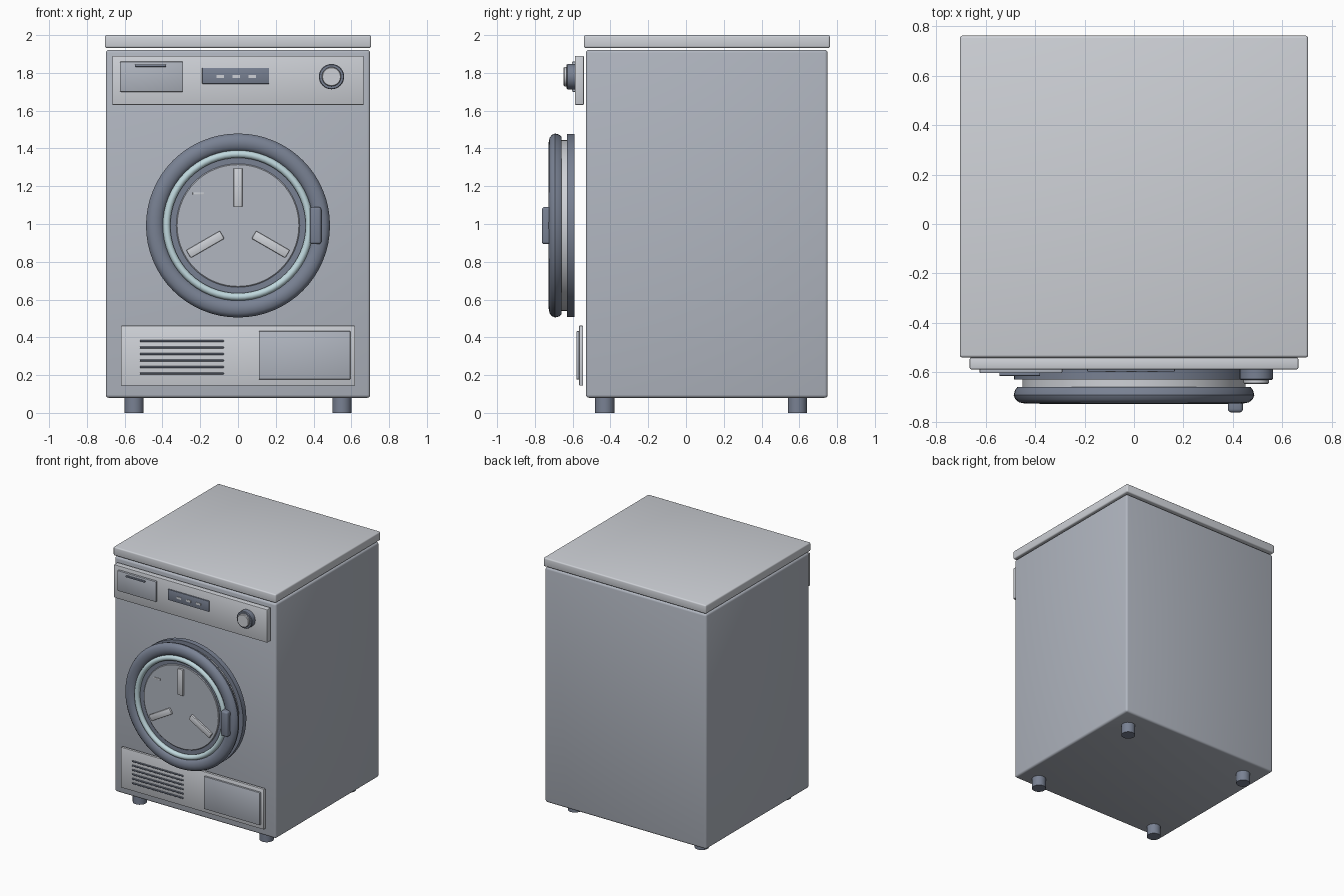
import bpy, bmesh, math
from mathutils import Matrix, Vector

if "Cube" in bpy.data.objects:
    bpy.data.objects.remove(bpy.data.objects["Cube"])


def material(name, rgb):
    m = bpy.data.materials.new(name)
    m.diffuse_color = (*rgb, 1)
    m.use_nodes = True
    m.node_tree.nodes["Principled BSDF"].inputs["Base Color"].default_value = m.diffuse_color
    return m


LIGHT = material("light_enamel", (0.62, 0.64, 0.68))
MID = material("cabinet_enamel", (0.44, 0.47, 0.53))
DARK = material("dark_plastic", (0.19, 0.22, 0.29))
TEAL = material("tinted_trim", (0.52, 0.68, 0.72))


def finish(bm, name, mat):
    bmesh.ops.recalc_face_normals(bm, faces=bm.faces)
    me = bpy.data.meshes.new(name)
    bm.to_mesh(me)
    bm.free()
    ob = bpy.data.objects.new(name, me)
    bpy.context.collection.objects.link(ob)
    me.materials.append(mat)
    bpy.context.view_layer.objects.active = ob
    bpy.ops.object.select_all(action='DESELECT')
    ob.select_set(True)
    bpy.ops.object.shade_smooth_by_angle(angle=math.radians(35))
    return ob


def box(name, x, y, z, mat, bevel=0.005, segs=2):
    """Bevelled box from (min, max) ranges."""
    size = [r[1] - r[0] for r in (x, y, z)]
    mid = [(r[1] + r[0]) / 2 for r in (x, y, z)]
    bm = bmesh.new()
    bmesh.ops.create_cube(bm, size=1)
    bmesh.ops.scale(bm, vec=size, verts=bm.verts)
    if bevel:
        bmesh.ops.bevel(bm, geom=bm.edges[:], offset=min(bevel, min(size) * 0.45),
                        segments=segs, profile=0.5, affect='EDGES')
    ob = finish(bm, name, mat)
    ob.location = mid
    return ob


def lathe(name, profile, centre, mat, closed=False, axis='Y', n=64):
    """Spin (radius, along) points round an axis; open profiles are capped."""
    bm = bmesh.new()
    rings = []
    for r, h in profile:
        ring = []
        for i in range(n):
            a = 2 * math.pi * i / n
            c, s = r * math.cos(a), r * math.sin(a)
            ring.append(bm.verts.new((c, h, s) if axis == 'Y' else (c, s, h)))
        rings.append(ring)
    pairs = list(zip(rings, rings[1:]))
    if closed:
        pairs.append((rings[-1], rings[0]))
    else:
        bm.faces.new(rings[0])
        bm.faces.new(rings[-1])
    for a, b in pairs:
        for i in range(n):
            j = (i + 1) % n
            bm.faces.new((a[i], a[j], b[j], b[i]))
    ob = finish(bm, name, mat)
    ob.location = centre
    return ob


def torus_profile(R, y, rr, ry, k):
    return [(R + rr * math.cos(2 * math.pi * i / k), y + ry * math.sin(2 * math.pi * i / k))
            for i in range(k)]


# cabinet and lid
box("cabinet", (-0.70, 0.70), (-0.53, 0.75), (0.08, 1.922), MID, 0.016, 3)
box("top_lid", (-0.705, 0.705), (-0.54, 0.762), (1.932, 2.0), LIGHT, 0.01, 3)

# feet
for x in (-0.55, 0.55):
    for label, y in (("front", -0.43), ("rear", 0.59)):
        side = "left" if x < 0 else "right"
        lathe(f"{label}_{side}_foot", [(0.051, 0), (0.051, 0.085)], (x, y, 0), DARK, axis='Z', n=24)

# control panel with detergent drawer, display and dial
box("control_panel", (-0.665, 0.665), (-0.588, -0.541), (1.63, 1.89), LIGHT)
box("detergent_drawer", (-0.625, -0.29), (-0.604, -0.583), (1.70, 1.86), MID)
box("drawer_grip", (-0.545, -0.38), (-0.615, -0.60), (1.832, 1.844), DARK, 0.003)
box("display", (-0.19, 0.165), (-0.597, -0.583), (1.742, 1.826), DARK, 0.003)
for i in range(3):
    x = -0.095 + 0.085 * i
    box(f"display_light_{i + 1}", (x - 0.02, x + 0.02), (-0.600, -0.594), (1.774, 1.79), LIGHT, 0)
lathe("dial_base", [(0.067, -0.583), (0.067, -0.627), (0.063, -0.632)], (0.495, 0, 1.78), DARK, n=32)
lathe("dial_cap", [(0.051, -0.625), (0.051, -0.643), (0.047, -0.648)], (0.495, 0, 1.78), LIGHT, n=32)

# door: rear ring, barrel, front ring, trim, glass
C = (0, 0, 0.992)
lathe("door_rear_ring", [(0.40, -0.589), (0.485, -0.589), (0.485, -0.63), (0.40, -0.63)],
      C, DARK, closed=True)
lathe("door_barrel", [(0.452, -0.595), (0.452, -0.675)], C, LIGHT)
lathe("door_front_ring", [(0.39, -0.66), (0.472, -0.66), (0.482, -0.673), (0.487, -0.693),
                          (0.480, -0.710), (0.465, -0.722), (0.44, -0.727), (0.415, -0.722),
                          (0.397, -0.708), (0.39, -0.69)], C, DARK, closed=True)
lathe("door_trim_ring", torus_profile(0.378, -0.708, 0.02, 0.021, 12), C, TEAL, closed=True)
lathe("door_gasket", [(0.365, -0.67), (0.365, -0.696)], C, DARK)
lathe("door_glass", [(0.327, -0.69), (0.327, -0.700), (0.322, -0.704)], C, MID)

# three drum paddles and the small glass highlight
for i in range(3):
    p = box(f"drum_paddle_{i + 1}", (-0.024, 0.024), (-0.01, 0.01), (-0.103, 0.103), LIGHT, 0.006)
    rot = Matrix.Rotation(2 * math.pi * i / 3, 4, 'Y')
    p.matrix_world = Matrix.Translation(C) @ rot @ Matrix.Translation((0, -0.708, 0.2))
box("glass_highlight", (-0.24, -0.18), (-0.708, -0.702), (1.155, 1.168), LIGHT, 0.002)

# door handle
box("door_handle", (0.38, 0.441), (-0.763, -0.70), (0.893, 1.09), DARK, 0.014, 3)

# lower service panel with vent slats and filter hatch
box("service_panel", (-0.62, 0.62), (-0.566, -0.545), (0.145, 0.462), LIGHT, 0.004)
box("filter_hatch", (0.11, 0.595), (-0.58, -0.562), (0.177, 0.433), MID, 0.004)
for i in range(6):
    z = 0.208 + 0.0345 * i
    box(f"vent_slat_{i + 1}", (-0.52, -0.075), (-0.574, -0.562), (z - 0.005, z + 0.005), DARK, 0.002, 1)
